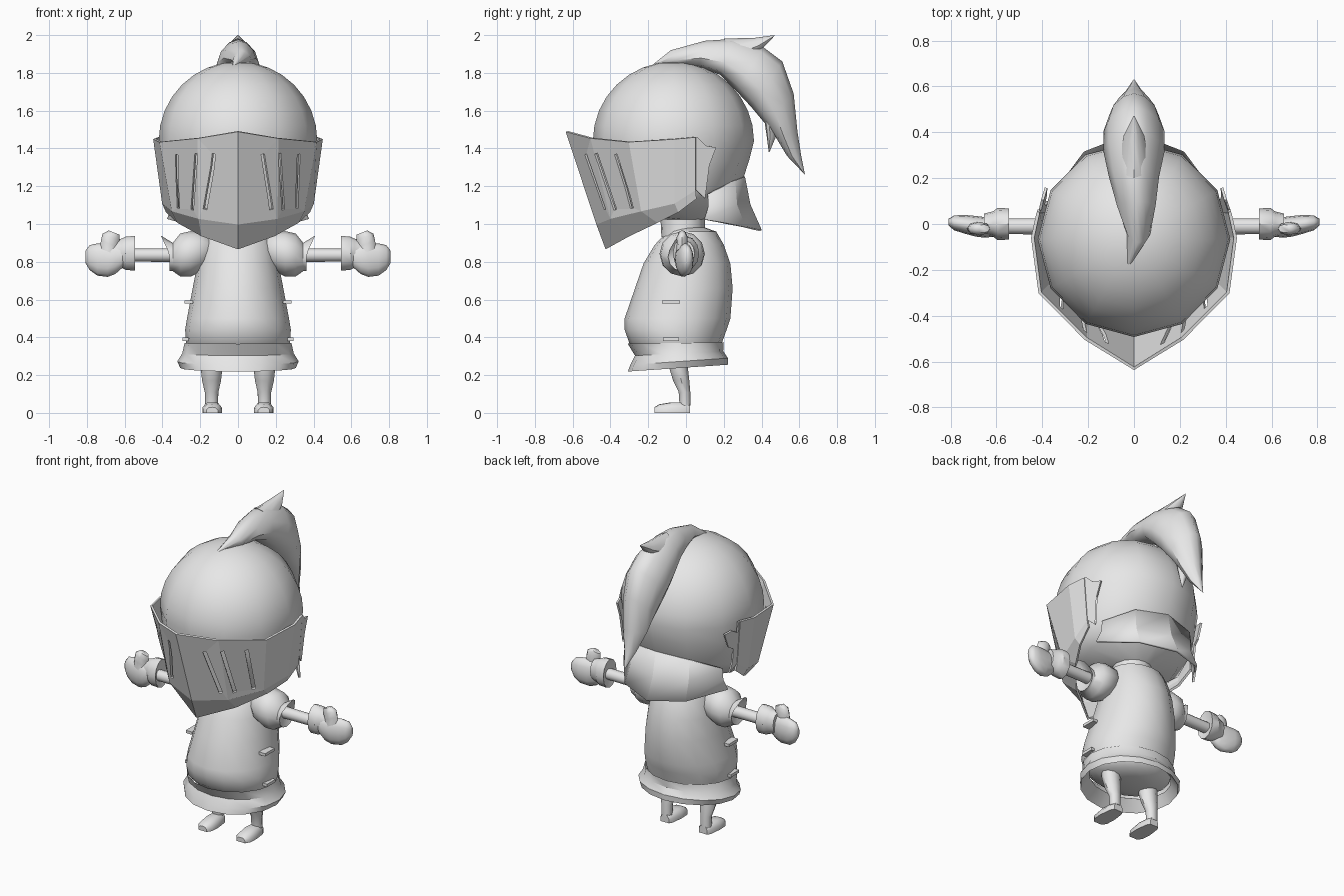
import bpy, bmesh, math
from mathutils import Vector, Matrix

grey = bpy.data.materials.new("plain grey")
grey.diffuse_color = (0.8, 0.8, 0.8, 1)


def finish(name, bm, angle=40):
    bmesh.ops.recalc_face_normals(bm, faces=bm.faces)
    me = bpy.data.meshes.new(name)
    bm.to_mesh(me)
    bm.free()
    me.materials.append(grey)
    ob = bpy.data.objects.new(name, me)
    bpy.context.collection.objects.link(ob)
    bpy.ops.object.select_all(action='DESELECT')
    ob.select_set(True)
    bpy.context.view_layer.objects.active = ob
    if angle:
        bpy.ops.object.shade_smooth_by_angle(angle=math.radians(angle))
    else:
        bpy.ops.object.shade_flat()
    return ob


def loft(name, rings, closed=True, caps=(True, True), angle=40, mirror=False):
    """Skin a list of point rings, optionally copying across x."""
    bm = bmesh.new()
    for s in ((1, -1) if mirror else (1,)):
        vs = [[bm.verts.new((p[0] * s, p[1], p[2])) for p in r] for r in rings]
        n = len(vs[0])
        for a, b in zip(vs, vs[1:]):
            for i in range(n if closed else n - 1):
                j = (i + 1) % n
                bm.faces.new((a[i], a[j], b[j], b[i]))
        for use, r in zip(caps, (vs[0], vs[-1])):
            if closed and use:
                bm.faces.new(r)
    bmesh.ops.remove_doubles(bm, verts=bm.verts, dist=0.0005)
    return finish(name, bm, angle)


def thicken(ob, t):
    mod = ob.modifiers.new("thickness", 'SOLIDIFY')
    mod.thickness = t
    mod.offset = 0


def circle(n, start=0.0):
    return [(math.cos(start + 2 * math.pi * i / n), math.sin(start + 2 * math.pi * i / n)) for i in range(n)]


def level(hx, yf, yb, z, tilt=0.0, n=16):
    """Horizontal oval ring from front y to back y."""
    c, h = (yf + yb) / 2, (yb - yf) / 2
    return [(hx * a, c + h * b, z + tilt * b) for a, b in circle(n, -math.pi / 2)]


def along_x(x, ry, rz, yc=-0.01, zc=0.835, n=12):
    return [(x, yc + ry * a, zc + rz * b) for a, b in circle(n, math.pi / 2)]


def both(half):
    """Mirror a half row of points that starts on the centre line."""
    return [(-x, y, z) for x, y, z in half[:0:-1]] + half


# Tunic body with rounded underside
loft("tunic", [level(*r) for r in [
    (0.10, -0.07, 0.09, 0.985), (0.17, -0.10, 0.16, 0.96), (0.195, -0.165, 0.20, 0.89),
    (0.215, -0.225, 0.235, 0.79), (0.24, -0.27, 0.247, 0.66), (0.27, -0.325, 0.235, 0.50),
    (0.28, -0.325, 0.215, 0.44), (0.275, -0.30, 0.19, 0.37), (0.25, -0.24, 0.17, 0.31),
    (0.19, -0.19, 0.13, 0.27), (0.10, -0.12, 0.06, 0.25)]])

# Flared hem, open underneath
loft("hem", [level(*r) for r in [
    (0.283, -0.308, 0.20, 0.37, 0.004), (0.295, -0.27, 0.197, 0.315, 0.012),
    (0.322, -0.295, 0.222, 0.272, 0.018), (0.305, -0.308, 0.222, 0.237, 0.018),
    (0.265, -0.24, 0.17, 0.30, 0.015)]], caps=(False, False), angle=30)

# Side straps
bm = bmesh.new()
for s in (1, -1):
    for x, z, l in ((0.262, 0.587, 0.095), (0.272, 0.39, 0.085)):
        bmesh.ops.create_cube(bm, size=1, matrix=Matrix.Translation((s * x, -0.08, z))
                              @ Matrix.Diagonal((0.045, l, 0.018, 1)))
finish("side_straps", bm)

# Neck
loft("neck", [level(0.13, -0.13, 0.10, 0.93), level(0.115, -0.135, 0.10, 1.03),
              level(0.12, -0.14, 0.10, 1.1)])

# Puffed sleeves, pinched before a cuff that rises to a point
sleeve = [along_x(x, r, r, -0.02, zc) for x, r, zc in [
    (0.15, 0.07, 0.86), (0.19, 0.105, 0.855), (0.25, 0.120, 0.842), (0.305, 0.114, 0.836),
    (0.345, 0.075, 0.825), (0.362, 0.075, 0.825)]]
sleeve[-1] = [(x + 0.048 * max(0, (z - 0.825) / 0.075) ** 2, y, z + 0.04 * max(0, (z - 0.825) / 0.075) ** 3)
              for x, y, z in sleeve[-1]]
sleeve.append(along_x(0.345, 0.04, 0.04, -0.015))
loft("sleeve", sleeve, mirror=True)

# Forearms, gauntlet cuffs, mittens and thumbs
loft("forearm", [along_x(0.30, 0.036, 0.036), along_x(0.58, 0.034, 0.034)], mirror=True)
loft("gauntlet_cuff", [along_x(x, ry, rz, 0, 0.845) for x, ry, rz in [
    (0.56, 0.03, 0.03), (0.545, 0.068, 0.092), (0.595, 0.07, 0.088), (0.615, 0.055, 0.078),
    (0.655, 0.045, 0.065)]], mirror=True, angle=35)
loft("mitten", [along_x(*r) for r in [
    (0.61, 0.04, 0.06, -0.015, 0.83), (0.65, 0.045, 0.08, -0.015, 0.815), (0.69, 0.045, 0.09, -0.01, 0.81),
    (0.745, 0.04, 0.085, 0.0, 0.812), (0.785, 0.032, 0.066, 0.005, 0.822),
    (0.808, 0.015, 0.032, 0.008, 0.826)]], mirror=True, angle=60)
thumb = [(0.68, 0.85, 0.05), (0.682, 0.895, 0.044), (0.672, 0.93, 0.045), (0.656, 0.955, 0.028)]
loft("thumb", [[(x + r * a, -0.02 + 0.65 * r * b, z + 0.4 * r * a) for a, b in circle(8)]
               for x, z, r in thumb], mirror=True, angle=60)

# Legs and shoes
leg = [(-0.045, 0.34, 0.062), (-0.04, 0.24, 0.058), (-0.025, 0.17, 0.05), (-0.008, 0.11, 0.036),
       (-0.005, 0.04, 0.034)]
loft("leg", [[(0.14 + r * a, y + r * b * 0.9, z) for a, b in circle(10)] for y, z, r in leg], mirror=True)
shoe = [(0.022, 0.03, 0.05), (0.0, 0.042, 0.056), (-0.08, 0.052, 0.056), (-0.14, 0.048, 0.046),
        (-0.168, 0.03, 0.03)]
loft("shoe", [[(0.137 + w * k, y, h * t) for k, t in
               [(-1, 0), (1, 0), (1, 0.5), (0.6, 0.95), (0, 1), (-0.6, 0.95), (-1, 0.5)]]
              for y, w, h in shoe], mirror=True, angle=50)

# Helmet dome, with its slanted lower edge turned in towards the neck
dome = [level(0.0, -0.065, -0.065, 1.86, n=12)]
for k in range(1, 9):
    t = math.radians(90 * k / 8)
    r = math.sin(t)
    dome.append(level(0.42 * r, -0.065 - 0.428 * r, -0.065 + 0.425 * r, 1.44 + 0.42 * math.cos(t), n=12))
dome += [level(0.408, -0.47, 0.335, 1.32, 0.02, n=12), level(0.385, -0.42, 0.303, 1.135, 0.105, n=12),
         level(0.30, -0.30, 0.23, 1.065, 0.05, n=12), level(0.12, -0.14, 0.10, 1.025, 0, n=12)]
loft("helmet_dome", dome, caps=(False, False), angle=50)

# Neck guard flaring out to a ridge at the back
thicken(loft("neck_guard", [both(h) for h in [
    [(0, 0.305, 1.25), (0.205, 0.255, 1.23), (0.345, 0.12, 1.16)],
    [(0, 0.335, 1.10), (0.205, 0.265, 1.10), (0.35, 0.12, 1.09)],
    [(0, 0.395, 0.965), (0.215, 0.31, 0.985), (0.37, 0.10, 1.025)]]], closed=False, angle=25), 0.014)

# Pointed visor with a bent lower band
visor = loft("visor", [both(h) for h in [
    [(0, -0.63, 1.49), (0.21, -0.50, 1.455), (0.41, -0.30, 1.435), (0.442, -0.06, 1.45), (0.418, 0.05, 1.46)],
    [(0, -0.468, 1.0), (0.205, -0.395, 1.03), (0.345, -0.235, 1.07), (0.395, -0.06, 1.11), (0.395, 0.05, 1.18)],
    [(0, -0.42, 0.87), (0.19, -0.295, 0.94), (0.315, -0.15, 1.01), (0.375, -0.04, 1.065), (0.39, 0.055, 1.135)]]],
    closed=False, angle=0)
thicken(visor, 0.014)

# Cutter for the slanted eye slots
bm = bmesh.new()
for s in (1, -1):
    for top, low in [((0.13, -0.53, 1.37), (0.157, -0.405, 1.085)),
                     ((0.215, -0.47, 1.375), (0.228, -0.36, 1.08)),
                     ((0.32, -0.37, 1.37), (0.30, -0.27, 1.09))]:
        a, b = Vector((s * top[0], *top[1:])), Vector((s * low[0], *low[1:]))
        up = (a - b).normalized()
        out = Vector((s * 0.62, -0.75, -0.2))
        out = (out - up * out.dot(up)).normalized()
        side = up.cross(out)
        rot = Matrix((side, out, up)).transposed().to_4x4()
        bmesh.ops.create_cube(bm, size=1, matrix=Matrix.Translation((a + b) / 2) @ rot
                              @ Matrix.Diagonal((0.02, 0.12, (a - b).length, 1)))
cutter = finish("slot_cutter", bm, 0)
cutter.hide_render = True
cutter.display_type = 'WIRE'
mod = visor.modifiers.new("slots", 'BOOLEAN')
mod.operation = 'DIFFERENCE'
mod.solver = 'EXACT'
mod.object = cutter

# Notched hinge plates behind the visor
plate = [(0.052, 1.458), (0.062, 1.458), (0.062, 1.39), (0.105, 1.415), (0.158, 1.405), (0.122, 1.31),
         (0.085, 1.29), (0.085, 1.20), (0.10, 1.135), (0.052, 1.18)]
bm = bmesh.new()
for s in (1, -1):
    bm.faces.new([bm.verts.new((s * (0.418 - 0.28 * (y - 0.05) - 0.08 * (1.46 - z)), y, z)) for y, z in plate])
bmesh.ops.triangulate(bm, faces=bm.faces)
thicken(finish("hinge_plate", bm, 0), 0.012)

# Plume: rings given by upper y z, lower y z, half width and sideways shift
plume = [(-0.175, 1.845, -0.165, 1.84, 0.01, -0.02), (-0.08, 1.92, -0.03, 1.84, 0.05, 0.02),
         (0.10, 1.97, 0.07, 1.83, 0.085, 0.01), (0.25, 1.98, 0.18, 1.79, 0.11, 0),
         (0.41, 1.935, 0.27, 1.70, 0.135, 0), (0.51, 1.86, 0.345, 1.62, 0.135, 0),
         (0.57, 1.69, 0.42, 1.53, 0.11, 0), (0.59, 1.49, 0.475, 1.46, 0.08, 0),
         (0.61, 1.36, 0.535, 1.36, 0.04, 0), (0.63, 1.26, 0.626, 1.265, 0.004, 0)]


def plume_ring(y1, z1, y2, z2, w, dx):
    """Pear-shaped ring, wider on the lower side."""
    return [(dx + w * a * (0.95 - 0.3 * b), (y1 + y2) / 2 + (y1 - y2) / 2 * b, (z1 + z2) / 2 + (z1 - z2) / 2 * b)
            for a, b in circle(10, math.pi / 2)]


loft("plume", [plume_ring(*r) for r in plume], angle=50)

# Loose feather tips above and below
loft("upper_feather_tip", [plume_ring(*r) for r in [
    (0.20, 1.982, 0.30, 1.85, 0.07, 0), (0.36, 1.985, 0.40, 1.925, 0.045, 0), (0.47, 2.0, 0.468, 1.995, 0.003, 0)]])
loft("lower_feather_tip", [plume_ring(*r) for r in [
    (0.50, 1.58, 0.41, 1.58, 0.06, 0), (0.475, 1.46, 0.428, 1.46, 0.03, 0), (0.442, 1.38, 0.438, 1.38, 0.003, 0)]])
